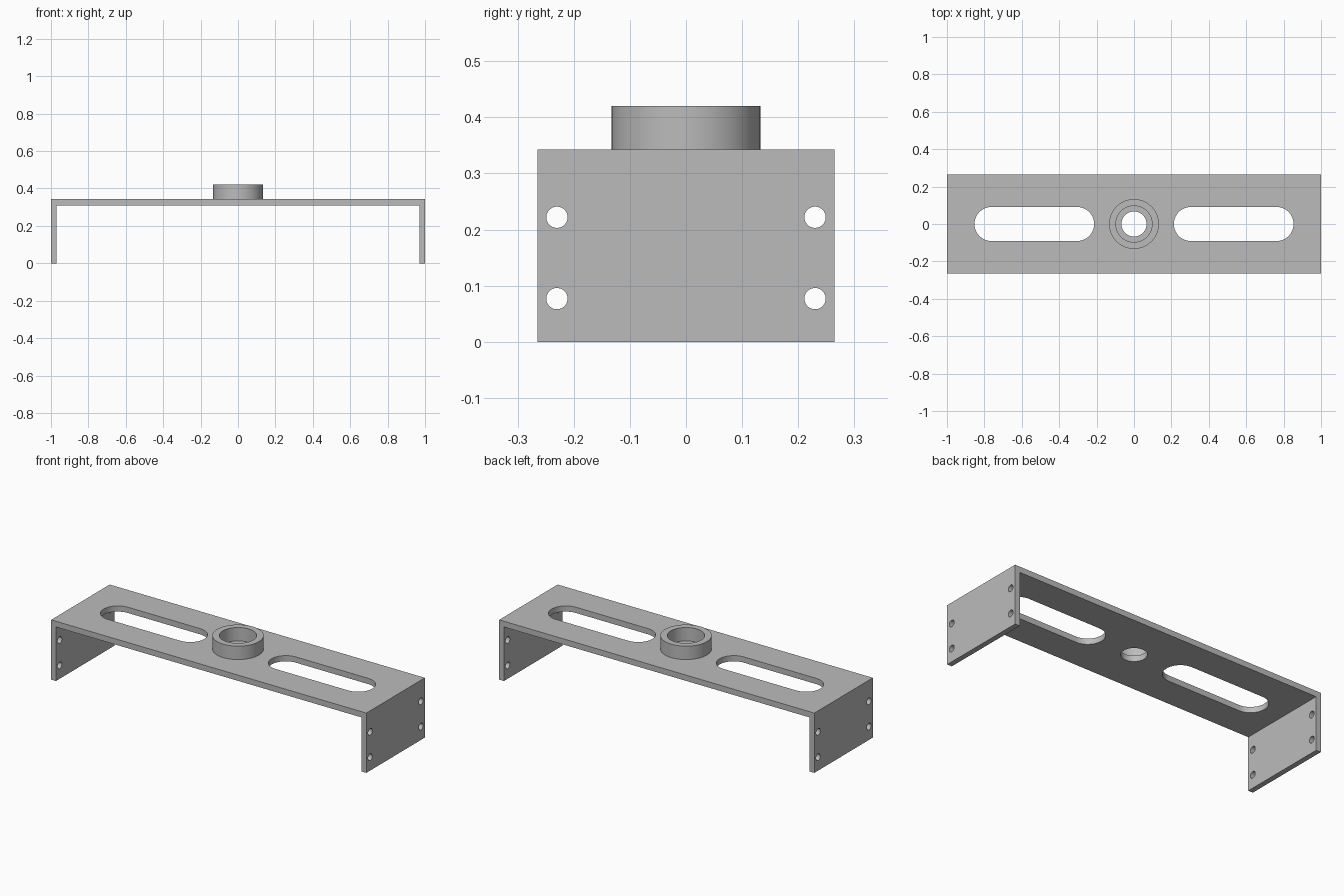
import bpy, bmesh
from math import sin, cos, pi
from mathutils import Matrix

cube = bpy.data.objects.get("Cube")
if cube:
    bpy.data.objects.remove(cube, do_unlink=True)

HALF_DEPTH, TOP, PLATE, WALL = 0.265, 0.343, 0.033, 0.03

steel = bpy.data.materials.new("grey_steel")
steel.use_nodes = True
colour = (0.5, 0.5, 0.5, 1)
steel.diffuse_color = colour
steel.node_tree.nodes["Principled BSDF"].inputs["Base Color"].default_value = colour

ALONG_X = Matrix(((0, 0, 1), (1, 0, 0), (0, 1, 0))).to_4x4()   # outline in yz
ALONG_Y = Matrix(((1, 0, 0), (0, 0, -1), (0, 1, 0))).to_4x4()  # outline in xz


def prism(name, outline, low, high, turn=Matrix()):
    """Extrude a flat outline from low to high, then turn it."""
    bm = bmesh.new()
    face = bm.faces.new([bm.verts.new((u, v, low)) for u, v in outline])
    side = bmesh.ops.extrude_face_region(bm, geom=[face])
    verts = [g for g in side["geom"] if isinstance(g, bmesh.types.BMVert)]
    bmesh.ops.translate(bm, verts=verts, vec=(0, 0, high - low))
    bm.transform(turn)
    bmesh.ops.recalc_face_normals(bm, faces=bm.faces)
    mesh = bpy.data.meshes.new(name)
    bm.to_mesh(mesh)
    bm.free()
    mesh.materials.append(steel)
    obj = bpy.data.objects.new(name, mesh)
    bpy.context.collection.objects.link(obj)
    return obj


def slot(u, v, radius, stretch=0, steps=64):
    """Circle outline, pulled apart along u into a rounded slot."""
    points = []
    for i in range(steps):
        a = 2 * pi * (i + 0.5) / steps
        shift = stretch if cos(a) > 0 else -stretch
        points.append((u + shift + radius * cos(a), v + radius * sin(a)))
    return points


def select_only(obj):
    bpy.ops.object.select_all(action='DESELECT')
    obj.select_set(True)
    bpy.context.view_layer.objects.active = obj


def cut(obj, cutter):
    cutter.hide_render = True
    mod = obj.modifiers.new("cut", 'BOOLEAN')
    mod.operation = 'DIFFERENCE'
    mod.solver = 'EXACT'
    mod.object = cutter
    select_only(obj)
    bpy.ops.object.modifier_apply(modifier=mod.name)
    bpy.data.objects.remove(cutter, do_unlink=True)


# Bent bracket: top plate with a flange at each end
inner = 1 - WALL
half = [(inner, TOP - PLATE), (inner, 0), (1, 0), (1, TOP)]
profile = half + [(-x, z) for x, z in reversed(half)]
bracket = prism("bracket", profile, -HALF_DEPTH, HALF_DEPTH, ALONG_Y)

# Long slots and the centre hole
for side in (-1, 1):
    cut(bracket, prism("slot_cutter", slot(side * 0.533, 0, 0.091, 0.229), 0.2, 0.5))
cut(bracket, prism("centre_cutter", slot(0, 0, 0.067), 0.2, 0.5))

# Four screw holes through both flanges
for y in (-0.23, 0.23):
    for z in (0.077, 0.222):
        cut(bracket, prism("screw_cutter", slot(y, z, 0.019, steps=32), -1.2, 1.2, ALONG_X))

# Raised collar around the centre hole
collar = prism("collar", slot(0, 0, 0.133), TOP - 0.01, 0.42)
cut(collar, prism("bore_cutter", slot(0, 0, 0.097), 0.2, 0.6))

for obj in (bracket, collar):
    select_only(obj)
    bpy.ops.object.shade_smooth_by_angle(angle=pi / 6)
